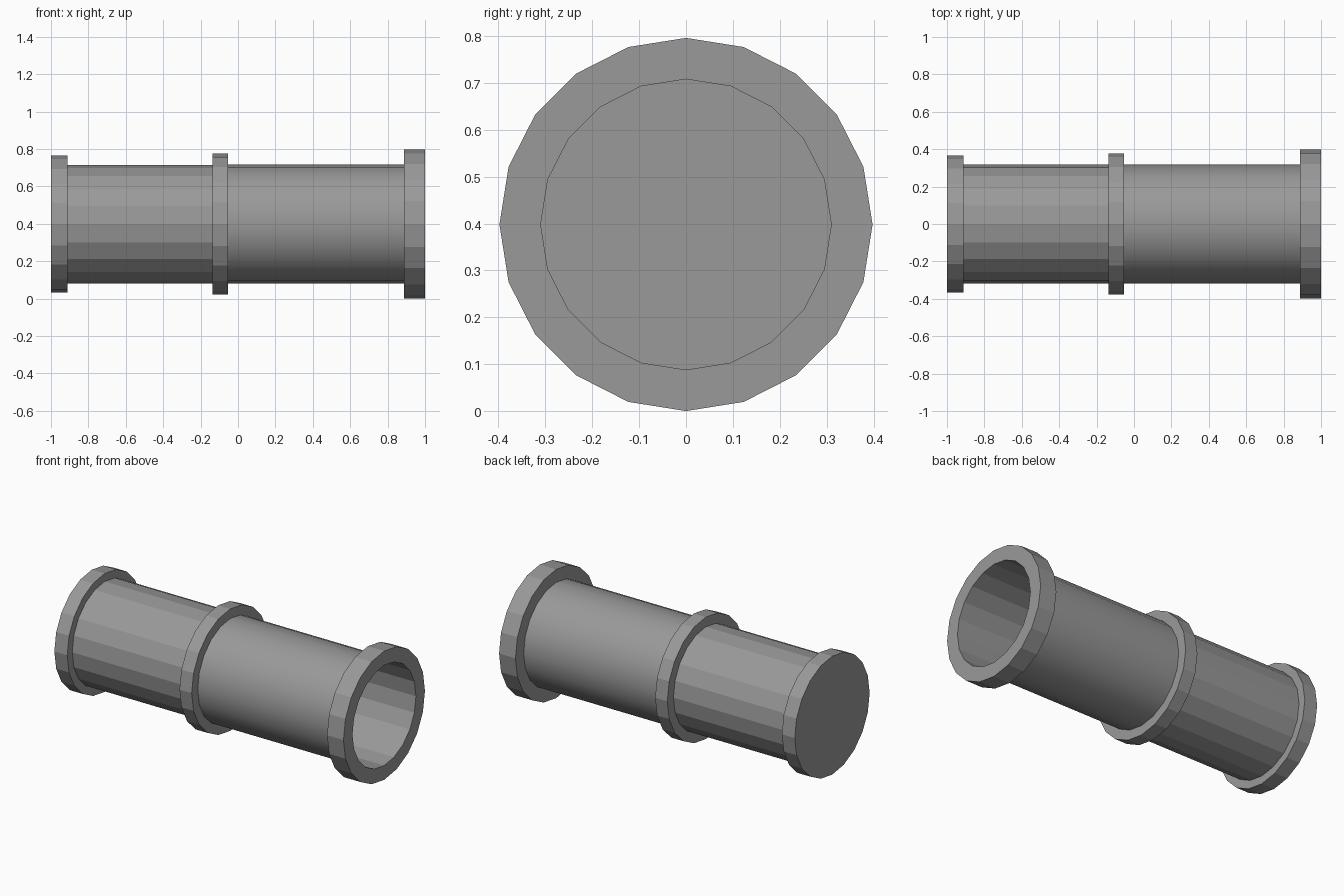
import bpy, bmesh, math

if "Cube" in bpy.data.objects:
    bpy.data.objects.remove(bpy.data.objects["Cube"])

SIDES = 20
CZ = 0.398      # height of the tube's axis, which runs along x
BORE = 0.31     # radius of the open inside

grey = bpy.data.materials.new("plain grey")
grey.diffuse_color = (0.32, 0.32, 0.32, 1)
grey.use_nodes = True
grey.node_tree.nodes["Principled BSDF"].inputs["Base Color"].default_value = grey.diffuse_color


def lathe(name, profile, smooth=False):
    """Spin (x, radius) points about the x axis; running +x faces outward."""
    bm = bmesh.new()
    rings = []
    for x, r in profile:
        if r == 0:
            rings.append([bm.verts.new((x, 0, CZ))] * SIDES)
            continue
        ring = []
        for j in range(SIDES):
            a = 2 * math.pi * j / SIDES
            ring.append(bm.verts.new((x, r * math.sin(a), CZ + r * math.cos(a))))
        rings.append(ring)
    for p, q in zip(rings, rings[1:]):
        for j in range(SIDES):
            k = (j + 1) % SIDES
            corners = list(dict.fromkeys((p[j], q[j], q[k], p[k])))
            bm.faces.new(corners).smooth = smooth
    mesh = bpy.data.meshes.new(name)
    bm.to_mesh(mesh)
    bm.free()
    mesh.materials.append(grey)
    obj = bpy.data.objects.new(name, mesh)
    bpy.context.collection.objects.link(obj)
    return obj


def collar(name, x0, x1, radius, inner=BORE):
    return lathe(name, [(x0, inner), (x0, radius), (x1, radius), (x1, inner)])


# closed end, middle band and open rim
collar("end_cap", -1.0, -0.912, 0.366, 0)
collar("middle_ring", -0.136, -0.053, 0.377)
collar("open_rim", 0.888, 1.0, 0.398)

# faceted rear tube and smooth front tube
lathe("rear_tube", [(-0.912, 0.317), (-0.136, 0.317)])
lathe("front_tube", [(-0.053, 0.318), (0.888, 0.318)], smooth=True)

# inside wall of the tube, ending on the closed cap
lathe("bore", [(1.0, BORE), (-0.912, BORE)])
